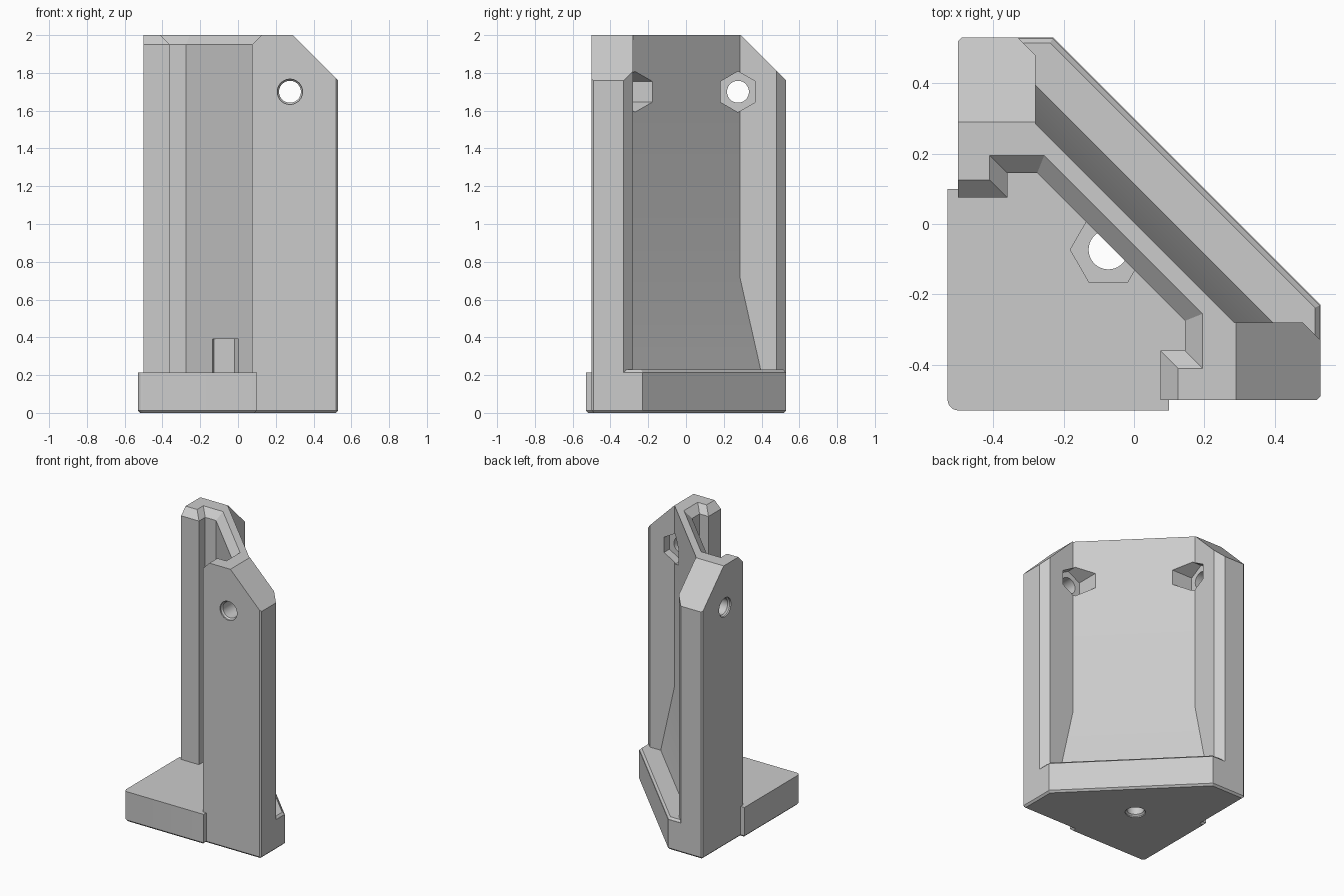
import bpy, bmesh, math

cube = bpy.data.objects.get("Cube")
if cube:
    bpy.data.objects.remove(cube, do_unlink=True)

grey = bpy.data.materials.new("light_grey")
grey.use_nodes = True
COLOUR = (0.6, 0.6, 0.6, 1)
grey.diffuse_color = COLOUR
grey.node_tree.nodes["Principled BSDF"].inputs["Base Color"].default_value = COLOUR


def mirrored(half):
    """Close a half outline by mirroring it across the x = y diagonal."""
    return half + [(y, x) for x, y in reversed(half)]


def ring(radius, sides):
    return [(radius * math.cos(math.tau * i / sides), radius * math.sin(math.tau * i / sides))
            for i in range(sides)]


def loft(layers, place=lambda a, b, h: (a, b, h)):
    """Solid through matching outlines, given as (height, points)."""
    bm = bmesh.new()
    rows = [[bm.verts.new(place(a, b, h)) for a, b in pts] for h, pts in layers]
    n = len(rows[0])
    for low, high in zip(rows, rows[1:]):
        for i in range(n):
            j = (i + 1) % n
            bm.faces.new((low[i], low[j], high[j], high[i]))
    bm.faces.new(rows[0][::-1])
    bm.faces.new(rows[-1])
    bmesh.ops.recalc_face_normals(bm, faces=bm.faces)
    return bm


def make(name, bm):
    mesh = bpy.data.meshes.new(name)
    bm.to_mesh(mesh)
    bm.free()
    mesh.materials.append(grey)
    obj = bpy.data.objects.new(name, mesh)
    bpy.context.collection.objects.link(obj)
    return obj


def combine(target, tool, operation):
    tool.hide_render = True
    mod = target.modifiers.new(tool.name, "BOOLEAN")
    mod.operation, mod.solver, mod.object = operation, "EXACT", tool
    bpy.ops.object.select_all(action="DESELECT")
    bpy.context.view_layer.objects.active = target
    target.select_set(True)
    bpy.ops.object.modifier_apply(modifier=mod.name)
    bpy.data.objects.remove(tool, do_unlink=True)


# Upright: two arms joined by a diagonal wall that flares towards its foot
def upright_outline(inset, flare):
    return mirrored([
        (0.145 + inset, -0.275 + inset * 0.4), (0.145 + inset, -0.36 - inset),
        (0.075 + inset, -0.36 - inset), (0.075 + inset, -0.5),
        (0.52, -0.5), (0.53, -0.49), (0.53, -0.33), (0.48, -0.28), (0.285 + flare, -0.28)])


bm = loft([(0.1, upright_outline(0, 0.11)), (0.23, upright_outline(0, 0.11)),
           (0.72, upright_outline(0, 0)), (1.95, upright_outline(0, 0)),
           (2.0, upright_outline(0.05, 0))])

# Sloping shoulders on both arms
for point, normal in (((0.29, 0, 2), (1, 0, 1)), ((0, 0.29, 2), (0, 1, 1))):
    geom = bm.verts[:] + bm.edges[:] + bm.faces[:]
    cut = bmesh.ops.bisect_plane(bm, geom=geom, plane_co=point, plane_no=normal, clear_outer=True)
    rim = [e for e in cut["geom_cut"] if isinstance(e, bmesh.types.BMEdge) and e.is_boundary]
    bmesh.ops.holes_fill(bm, edges=rim, sides=0)
bmesh.ops.recalc_face_normals(bm, faces=bm.faces)
bracket = make("corner_bracket", bm)

# Foot: square corner plate and triangular heel, with a bevelled underside
foot = mirrored([(-0.515, -0.526), (-0.5, -0.53), (0.1, -0.53), (0.1, -0.5),
                 (0.52, -0.5), (0.53, -0.49), (0.53, -0.23)])
bm = loft([(0, foot), (0.215, foot)])
under = [e for e in bm.edges if all(v.co.z < 0.01 for v in e.verts)]
bmesh.ops.bevel(bm, geom=under, offset=0.013, segments=1, affect="EDGES")
combine(bracket, make("foot_plate", bm), "UNION")

# Ledge behind the wall with a chamfered rim
bm = loft([(0.12, mirrored([(0.2, -0.3), (0.5, -0.4), (0.53, -0.35), (0.53, -0.23)])),
           (0.212, mirrored([(0.2, -0.3), (0.5, -0.4), (0.53, -0.35), (0.53, -0.23)])),
           (0.23, mirrored([(0.2, -0.3), (0.485, -0.4), (0.515, -0.35), (0.515, -0.238)]))])
combine(bracket, make("ledge", bm), "UNION")

# Bolt holes through each arm, with hexagonal nut pockets on the inside
for axis, place in (("x", lambda a, b, h: (h, b + 0.275, a + 1.7)),
                    ("y", lambda a, b, h: (b + 0.275, h, a + 1.7))):
    hole = loft([(-0.6, ring(0.067, 40)), (-0.49, ring(0.067, 40)), (-0.48, ring(0.058, 40)),
                 (-0.2, ring(0.058, 40))], place)
    combine(bracket, make("arm_hole_" + axis, hole), "DIFFERENCE")
    pocket = loft([(-0.34, ring(0.108, 6)), (-0.05, ring(0.108, 6))], place)
    combine(bracket, make("arm_pocket_" + axis, pocket), "DIFFERENCE")


# Bolt hole and nut pocket in the foot
def foot_place(a, b, h):
    return (a - 0.073, b - 0.073, h)


hole = loft([(-0.05, ring(0.067, 40)), (0.008, ring(0.067, 40)), (0.018, ring(0.056, 40)),
             (0.2, ring(0.056, 40))], foot_place)
combine(bracket, make("foot_hole", hole), "DIFFERENCE")
pocket = loft([(0.13, ring(0.108, 6)), (0.39, ring(0.108, 6))], foot_place)
combine(bracket, make("foot_pocket", pocket), "DIFFERENCE")

bpy.ops.object.shade_smooth_by_angle(angle=math.radians(25))
